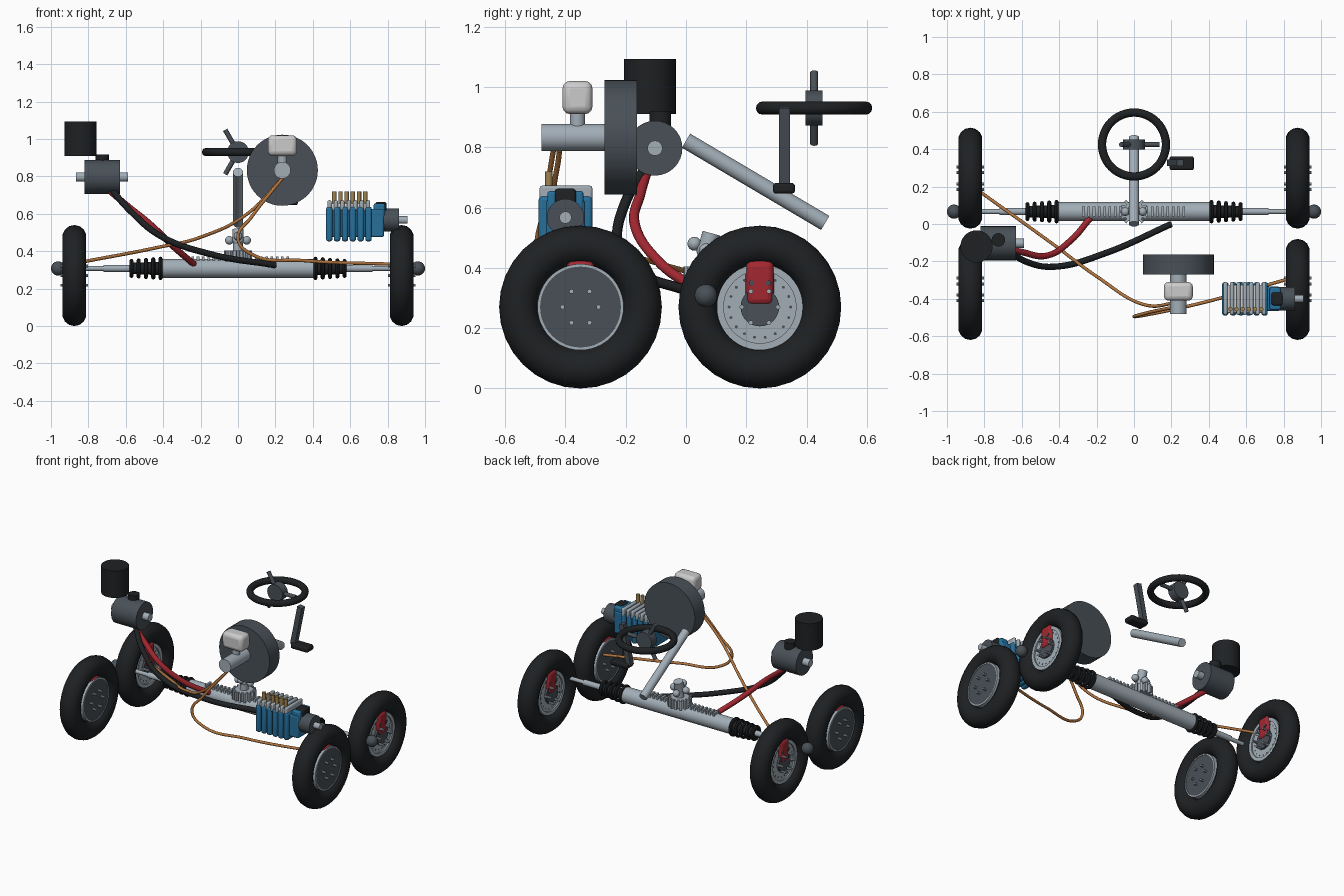
import bpy, bmesh, math
from math import sin, cos, pi
from mathutils import Vector

if "Cube" in bpy.data.objects:
    bpy.data.objects.remove(bpy.data.objects["Cube"])


def mat(name, r, g, b):
    m = bpy.data.materials.new(name)
    m.diffuse_color = (r, g, b, 1)
    m.use_nodes = True
    m.node_tree.nodes["Principled BSDF"].inputs["Base Color"].default_value = m.diffuse_color
    return m


RUBBER = mat("rubber", .013, .015, .017)
DARK = mat("dark_metal", .065, .08, .095)
STEEL = mat("steel", .36, .42, .47)
RED = mat("red", .36, .02, .03)
BLUE = mat("blue", .02, .16, .33)
COPPER = mat("copper", .45, .18, .05)
GOLD = mat("brass", .35, .23, .08)
WHITE = mat("white_plastic", .65, .65, .63)


def finish(name, m, smooth=True):
    o = bpy.context.object
    o.name = name
    o.data.materials.append(m)
    if smooth:
        bpy.ops.object.shade_smooth_by_angle(angle=math.radians(35))
    return o


def rod(name, a, b, r, m, n=32, r2=None):
    a, b = Vector(a), Vector(b)
    bpy.ops.mesh.primitive_cone_add(vertices=n, radius1=r, radius2=r if r2 is None else r2,
                                    depth=(b - a).length, location=(a + b) / 2)
    o = finish(name, m)
    o.rotation_mode = 'QUATERNION'
    o.rotation_quaternion = (b - a).to_track_quat('Z', 'Y')
    return o


def box(name, c, s, m, bevel=0.0, seg=3):
    bpy.ops.mesh.primitive_cube_add(size=1, location=c)
    o = bpy.context.object
    for v in o.data.vertices:
        v.co = [v.co[i] * s[i] for i in range(3)]
    finish(name, m, bevel > 0)
    if bevel:
        mod = o.modifiers.new("bevel", 'BEVEL')
        mod.width, mod.segments = bevel, seg
    return o


def ring(name, c, R, r, m, rot=(0, 0, 0), n=32, k=12):
    bpy.ops.mesh.primitive_torus_add(location=c, rotation=rot, major_radius=R, minor_radius=r,
                                     major_segments=n, minor_segments=k)
    return finish(name, m)


def ball(name, c, r, m):
    bpy.ops.mesh.primitive_uv_sphere_add(segments=24, ring_count=12, radius=r, location=c)
    return finish(name, m)


def hose(name, pts, r, m):
    cu = bpy.data.curves.new(name, 'CURVE')
    cu.dimensions = '3D'
    cu.bevel_depth, cu.bevel_resolution, cu.use_fill_caps = r, 3, True
    sp = cu.splines.new('BEZIER')
    sp.bezier_points.add(len(pts) - 1)
    for bp, p in zip(sp.bezier_points, pts):
        bp.co = p
        bp.handle_left_type = bp.handle_right_type = 'AUTO'
    cu.materials.append(m)
    o = bpy.data.objects.new(name, cu)
    bpy.context.collection.objects.link(o)


def annulus(name, c, r_in, r_out, t, m, n=48):
    # flat disc with a centre hole, axis along x
    bm = bmesh.new()
    prof = [(-t / 2, r_in), (t / 2, r_in), (t / 2, r_out), (-t / 2, r_out)]
    loops = [[bm.verts.new((x, r * cos(2 * pi * i / n), r * sin(2 * pi * i / n))) for x, r in prof]
             for i in range(n)]
    for i in range(n):
        a, b = loops[i], loops[(i + 1) % n]
        for j in range(4):
            bm.faces.new((a[j], b[j], b[(j + 1) % 4], a[(j + 1) % 4]))
    bmesh.ops.recalc_face_normals(bm, faces=bm.faces)
    me = bpy.data.meshes.new(name)
    bm.to_mesh(me)
    bm.free()
    o = bpy.data.objects.new(name, me)
    o.location = c
    me.materials.append(m)
    bpy.context.collection.objects.link(o)


WZ = .27
for sx, side in ((-1, "left"), (1, "right")):
    wx = sx * .875
    for wy, end in ((-.35, "front"), (.245, "rear")):
        tag = f"{end}_{side}"
        # tyre, bolts and caliper shared by every wheel
        ring("tyre_" + tag, (wx, wy, WZ), .205, .065, RUBBER, (0, pi / 2, 0), 32, 14)
        box("caliper_" + tag, (wx, wy, .35), (.096, .094, .15), RED, .022)
        for i in range(6):
            y, z = wy + .06 * cos(i * pi / 3), WZ + .06 * sin(i * pi / 3)
            rod("wheel_bolt_" + tag, (wx - .073, y, z), (wx + .073, y, z), .008, STEEL, 8)
        if end == "front":
            rod("wheel_disc_" + tag, (wx - .05, wy, WZ), (wx + .05, wy, WZ), .137, DARK, 48)
            annulus("wheel_rim_" + tag, (wx, wy, WZ), .134, .143, .106, STEEL)
        else:
            # ventilated brake rotor with vanes, rim ring and hub
            annulus("rim_ring_" + tag, (wx, wy, WZ), .12, .143, .07, STEEL)
            for d in (-.02, .02):
                annulus("rotor_plate_" + tag, (wx + d, wy, WZ), .06, .13, .012, STEEL)
            rod("hub_" + tag, (wx - .04, wy, WZ), (wx + .04, wy, WZ), .064, DARK)
            for i in range(18):
                a = 2 * pi * i / 18
                o = box("rotor_vane_" + tag, (wx, wy + .095 * cos(a), WZ + .095 * sin(a)),
                        (.03, .065, .007), STEEL)
                o.rotation_euler.x = a
                rod("rotor_hole_" + tag, (wx - .027, wy + .102 * cos(a), WZ + .102 * sin(a)),
                    (wx + .027, wy + .102 * cos(a), WZ + .102 * sin(a)), .005, DARK, 8)
            for dy in (-.028, .028):
                rod("caliper_pin_" + tag, (wx - .052, wy + dy, .35), (wx + .052, wy + dy, .35), .009, DARK, 12)
    # tie rod, bellows and ball joint
    RY, RZ = .066, .308
    rod("tie_rod_" + side, (sx * .4, RY, RZ), (sx * .72, RY, RZ), .019, STEEL)
    rod("tie_rod_end_" + side, (sx * .7, RY, RZ), (sx * .95, RY, RZ), .013, STEEL)
    ball("ball_joint_" + side, (sx * .962, RY, RZ), .038, DARK)
    for i in range(5):
        ring("bellows_" + side, (sx * (.414 + .039 * i), RY, RZ), .052 - .003 * i, .011, RUBBER,
             (0, pi / 2, 0), 24, 8)
    rod("bellows_sleeve_" + side, (sx * .41, RY, RZ), (sx * .575, RY, RZ), .036, RUBBER, 24, .03)

# steering rack with teeth
rod("rack_housing", (-.405, RY, RZ), (.405, RY, RZ), .051, STEEL)
for i in range(20):
    box("rack_tooth", (-.27 + i * .0282, RY, RZ + .052), (.014, .054, .025), STEEL)

# pinion gear and universal joint
rod("pinion_core", (0, RY, .345), (0, RY, .405), .056, STEEL)
for i in range(14):
    a = 2 * pi * i / 14
    box("pinion_tooth", (.062 * cos(a), RY + .062 * sin(a), .375), (.026, .014, .06), STEEL).rotation_euler.z = a
rod("pinion_shaft", (0, RY, .39), (0, RY, .455), .026, STEEL)
ball("joint_centre", (0, RY, .46), .032, STEEL)
for d in (-1, 1):
    rod("joint_cross_arm", (0, RY, .458), (d * .05, RY, .458), .014, STEEL, 16)
    ball("joint_cap_x", (d * .046, RY, .458), .023, STEEL)
    ball("joint_cap_y", (0, RY + d * .038, .46 - d * .02), .023, STEEL)
rod("joint_yoke", (0, RY, .45), (0, RY + .018, .515), .03, STEEL, 16)

# steering column
rod("steering_column", (0, 0, .822), (0, .462, .549), .027, STEEL)

# steering wheel
ring("steering_wheel_rim", (0, .425, .93), .171, .022, RUBBER, n=48)
rod("steering_wheel_hub", (0, .397, .93), (0, .453, .93), .058, DARK)
for i in range(3):
    a = 2 * pi * i / 3
    rod("steering_wheel_spoke", (0, .425, .93), (.137 * cos(a), .425, .93 + .137 * sin(a)), .013, DARK, 16)

# brake pedal
o = box("pedal_arm", (.22, .327, .8), (.035, .036, .272), DARK)
o.rotation_euler.y = .2
box("pedal_pad", (.255, .325, .664), (.13, .074, .036), RUBBER, .012)

# brake booster, master cylinder and fluid reservoir
rod("brake_booster", (.237, -.27, .833), (.237, -.163, .833), .19, DARK, 48)
rod("master_cylinder", (.237, -.48, .833), (.237, -.27, .833), .045, STEEL)
rod("reservoir_neck", (.237, -.36, .87), (.237, -.36, .92), .025, STEEL)
box("fluid_reservoir", (.237, -.36, .965), (.155, .1, .11), WHITE, .025)

# brake lines
hose("brake_line_left", [(.237, -.42, .79), (.05, -.43, .6), (-.2, -.28, .475), (-.43, -.11, .42),
                         (-.82, .17, .345)], .009, COPPER)
hose("brake_line_right", [(.237, -.44, .79), (.07, -.475, .58), (0, -.495, .47), (.07, -.485, .385),
                          (.35, -.425, .35), (.84, -.29, .33)], .009, COPPER)

# power steering pump
rod("pump_body", (-.82, -.103, .797), (-.632, -.103, .797), .091, DARK)
rod("pump_shaft", (-.867, -.103, .797), (-.588, -.103, .797), .025, STEEL)
rod("pump_reservoir", (-.842, -.12, .91), (-.842, -.12, 1.093), .086, RUBBER)
rod("pump_filler", (-.725, -.085, .86), (-.725, -.085, .918), .036, RUBBER)
hose("pressure_hose", [(-.7, -.125, .735), (-.6, -.15, .65), (-.47, -.17, .545), (-.34, -.09, .42),
                       (-.235, .03, .33)], .017, RED)
hose("return_hose", [(-.685, -.13, .74), (-.58, -.2, .62), (-.42, -.228, .485), (-.15, -.155, .385),
                     (.2, 0, .325)], .017, RUBBER)

# brake control unit: blue block with ribs, finned cap, brass ports and motor
box("control_block", (.625, -.4, .55), (.31, .13, .15), BLUE, .01)
for i in range(6):
    box("control_rib", (.488 + i * .042, -.4, .545), (.034, .178, .185), BLUE, .012)
box("control_end", (.755, -.4, .6), (.06, .12, .11), BLUE, .01)
box("control_cap", (.592, -.4, .635), (.21, .15, .04), WHITE, .01)
for i in range(7):
    box("cap_fin", (.489 + i * .0345, -.398, .645), (.022, .175, .055), STEEL, .008, 2)
for i in range(6):
    rod("brass_port", (.515 + i * .033, -.455, .65), (.515 + i * .033, -.455, .72), .012, GOLD, 12)
box("connector", (.765, -.4, .628), (.06, .07, .07), RUBBER, .01)
rod("control_motor", (.76, -.4, .567), (.86, -.4, .567), .062, DARK)
rod("motor_shaft", (.85, -.4, .567), (.905, -.4, .567), .02, STEEL)
